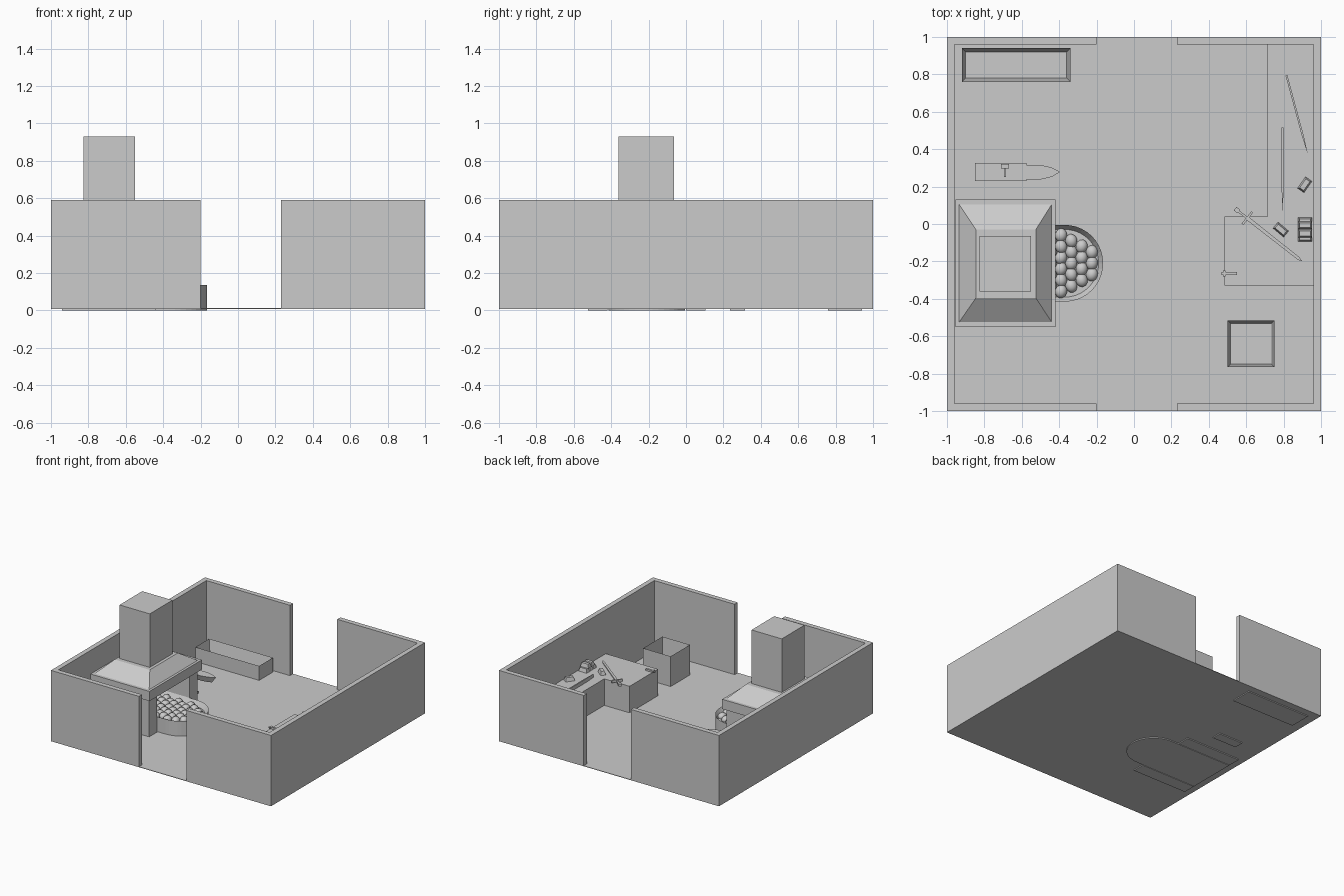
import bpy, bmesh, math, random
from mathutils import Matrix

if "Cube" in bpy.data.objects:
    bpy.data.objects.remove(bpy.data.objects["Cube"])

random.seed(4)


def finish(name, bm, loc=(0, 0, 0), angle=0):
    bmesh.ops.recalc_face_normals(bm, faces=bm.faces)
    me = bpy.data.meshes.new(name)
    bm.to_mesh(me)
    bm.free()
    ob = bpy.data.objects.new(name, me)
    ob.location = loc
    ob.rotation_euler.z = angle
    bpy.context.collection.objects.link(ob)
    return ob


def prism(name, pts, z0, z1, top=None, well=None, loc=(0, 0, 0), angle=0):
    """Solid between two outlines; well = (rim thickness, depth) hollows the top."""
    bm = bmesh.new()
    a = [bm.verts.new((x, y, z0)) for x, y in pts]
    b = [bm.verts.new((x, y, z1)) for x, y in (top or pts)]
    n = len(a)
    bm.faces.new(a[::-1])
    lid = bm.faces.new(b)
    for i in range(n):
        j = (i + 1) % n
        bm.faces.new((a[i], a[j], b[j], b[i]))
    bmesh.ops.recalc_face_normals(bm, faces=bm.faces)
    if well:
        bmesh.ops.inset_region(bm, faces=[lid], thickness=well[0], use_even_offset=True)
        for v in lid.verts:
            v.co.z -= well[1]
    return finish(name, bm, loc, angle)


def rect(x0, x1, y0, y1):
    return [(x0, y0), (x1, y0), (x1, y1), (x0, y1)]


def box(name, x0, x1, y0, y1, z0, z1, **kw):
    return prism(name, rect(x0, x1, y0, y1), z0, z1, **kw)


# Room: floor and two C-shaped walls leaving front and back doorways
box("floor", -1, 1, -1, 1, 0.008, 0.012)
for name, s, gap in (("left_wall", -1, -0.2), ("right_wall", 1, 0.23)):
    o, i = s, s * 0.96
    prism(name, [(gap, -1), (o, -1), (o, 1), (gap, 1),
                 (gap, .96), (i, .96), (i, -.96), (gap, -.96)], 0.01, 0.59)

# Forge: side panels, mantel slab, tapered hood, chimney
for name, y0 in (("forge_front_panel", -0.525), ("forge_back_panel", 0.0)):
    box(name, -0.94, -0.44, y0, y0 + 0.105, 0, 0.33)
box("mantel", -0.955, -0.42, -0.55, 0.13, 0.32, 0.40)
prism("hood", rect(-0.935, -0.44, -0.525, 0.105), 0.40, 0.49,
      top=rect(-0.845, -0.525, -0.395, -0.03))
box("chimney", -0.825, -0.55, -0.36, -0.065, 0.48, 0.93)

# Rounded hearth with sunken bed
cx, cy, R = -0.37, -0.21, 0.205
arc = [(cx + R * math.cos(t), cy + R * math.sin(t))
       for t in (math.radians(-90 + 180 * k / 20) for k in range(21))]
prism("hearth", [(-0.94, cy - R)] + arc + [(-0.94, cy + R)], 0, 0.135, well=(0.024, 0.04))

# Coals: staggered rows of lumps filling the hearth
bm = bmesh.new()
for c in range(12):
    for r in range(-4, 5):
        x = -0.225 - 0.055 * c
        y = cy + (r + 0.5 * (c % 2)) * 0.06
        if abs(y - cy) > 0.165 or (x > cx and math.hypot(x - cx, y - cy) > 0.168):
            continue
        m = (Matrix.Translation((x, y, 0.104 + random.uniform(-.004, .004)))
             @ Matrix.Rotation(random.uniform(-.3, .3), 4, 'Z')
             @ Matrix.Diagonal((0.032, 0.037, 0.03, 1)))
        bmesh.ops.create_uvsphere(bm, u_segments=12, v_segments=8, radius=1, matrix=m)
coals = finish("coals", bm)
for p in coals.data.polygons:
    p.use_smooth = True

# Quench trough and storage bin
box("water_trough", -0.92, -0.34, 0.76, 0.94, 0, 0.13, well=(0.02, 0.1))
box("storage_bin", 0.5, 0.75, -0.765, -0.515, 0.01, 0.26, well=(0.016, 0.22))

# Anvil: stepped foot, waist, body, horn
box("anvil_foot", -0.80, -0.58, 0.235, 0.315, 0, 0.03)
prism("anvil_waist", rect(-0.79, -0.59, 0.24, 0.31), 0.03, 0.14,
      top=rect(-0.76, -0.62, 0.25, 0.305))
box("anvil_body", -0.85, -0.575, 0.23, 0.325, 0.14, 0.21)
horn = [(-0.575, 0.238), (-0.5, 0.238), (-0.44, 0.252), (-0.395, 0.278),
        (-0.44, 0.302), (-0.5, 0.316), (-0.575, 0.316)]
prism("anvil_horn", [(-0.575 + (x + 0.575) * 0.8, 0.277 + (y - 0.277) * 0.5) for x, y in horn],
      0.155, 0.205, top=horn)

# Hammers: one on the anvil, one overhanging the bench
BT = 0.23


def hammer(name, loc, angle, length):
    box(name + "_handle", -length, 0, -0.005, 0.005, 0.005, 0.015, loc=loc, angle=angle)
    box(name + "_head", -0.011, 0.013, -0.021, 0.021, 0, 0.024, loc=loc, angle=angle)


hammer("anvil_hammer", (-0.69, 0.307, 0.21), math.pi / 2, 0.055)

# L-shaped workbench
prism("workbench", [(0.485, -0.33), (0.96, -0.33), (0.96, 0.96), (0.715, 0.96),
                    (0.715, 0.04), (0.485, 0.04)], 0.01, BT)


# Unfinished blades standing on edge
def bar(name, x0, y0, x1, y1):
    d = math.hypot(x1 - x0, y1 - y0)
    prism(name, [(0, -.005), (d * .75, -.005), (d, 0), (d * .75, .005), (0, .005)],
          0, 0.03, loc=(x0, y0, BT), angle=math.atan2(y1 - y0, x1 - x0))


bar("blade_blank_1", 0.815, 0.795, 0.93, 0.37)
bar("blade_blank_2", 0.793, 0.515, 0.795, 0.065)

# Sword lying across the bench corner
sw = dict(loc=(0.55, 0.075, BT), angle=math.atan2(-0.275, 0.35))
box("sword_pommel", -0.012, 0.012, -0.012, 0.012, 0, 0.02, **sw)
box("sword_grip", 0.0, 0.07, -0.006, 0.006, 0.002, 0.016, **sw)
box("sword_guard", 0.065, 0.077, -0.042, 0.042, 0, 0.02, **sw)
prism("sword_blade", [(0.077, -.01), (0.42, -.008), (0.445, 0), (0.42, .008), (0.077, .01)],
      0.004, 0.012, **sw)

# Small knife at the bench edge
kn = dict(loc=(0.465, -0.265, BT))
box("knife_blade", 0.0, 0.04, -0.005, 0.005, 0.002, 0.008, **kn)
box("knife_guard", 0.012, 0.024, -0.016, 0.016, 0, 0.014, **kn)
box("knife_grip", 0.02, 0.085, -0.008, 0.008, 0, 0.014, **kn)


# Metal ingots: two loose, five stacked
def ingot(name, x, y, z, angle=0):
    prism(name, rect(-.037, .037, -.021, .021), 0, 0.03, top=rect(-.029, .029, -.013, .013),
          loc=(x, y, z), angle=angle)


ingot("ingot_loose_1", 0.913, 0.21, BT, math.radians(55))
ingot("ingot_loose_2", 0.785, -0.03, BT, math.radians(-40))
for k in range(3):
    ingot(f"ingot_lower_{k}", 0.915, -0.073 + 0.044 * k, BT)
for k in range(2):
    ingot(f"ingot_upper_{k}", 0.915, -0.051 + 0.044 * k, BT + 0.03)
